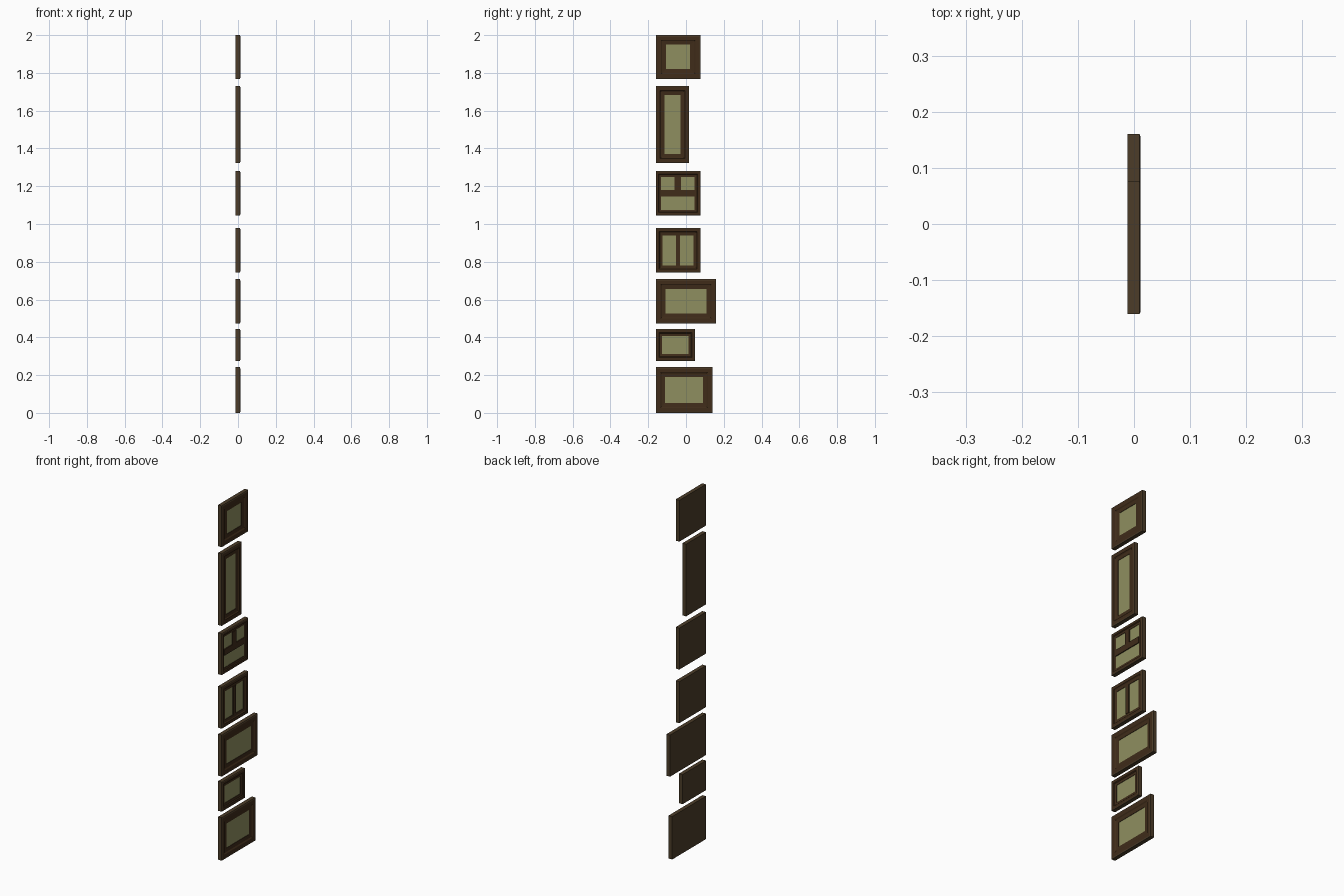
import bpy, bmesh

if "Cube" in bpy.data.objects:
    bpy.data.objects.remove(bpy.data.objects["Cube"])

BACK, FRONT = -0.012, 0.012
PHOTO_X = 0.004


def material(name, rgb):
    m = bpy.data.materials.new(name)
    m.diffuse_color = (*rgb, 1)
    m.use_nodes = True
    m.node_tree.nodes["Principled BSDF"].inputs["Base Color"].default_value = m.diffuse_color
    return m


case_mat = material("frame_case_brown", (0.072, 0.046, 0.022))
mould_mat = material("moulding_brown", (0.050, 0.025, 0.010))
photo_mat = material("photo_olive", (0.275, 0.275, 0.117))


def finish(bm, name, mats):
    bmesh.ops.recalc_face_normals(bm, faces=bm.faces)
    me = bpy.data.meshes.new(name)
    bm.to_mesh(me)
    bm.free()
    for m in mats:
        me.materials.append(m)
    ob = bpy.data.objects.new(name, me)
    bpy.context.collection.objects.link(ob)
    return ob


def box(name, x0, x1, y0, y1, z0, z1, mat):
    bm = bmesh.new()
    bmesh.ops.create_cube(bm, size=1)
    for v in bm.verts:
        v.co = (x1 if v.co.x > 0 else x0,
                y1 if v.co.y > 0 else y0,
                z1 if v.co.z > 0 else z0)
    return finish(bm, name, [mat])


def moulded_frame(name, outer, inner):
    """Closed shell: back, sides, rim bevel, flat face, inner slope, recessed floor."""
    profile = [(0, BACK), (0, FRONT - 0.002), (0.12, FRONT), (0.5, FRONT),
               (0.62, FRONT - 0.004), (1, FRONT - 0.006), (1, PHOTO_X - 0.001)]
    bm = bmesh.new()
    rings = []
    for t, x in profile:
        y0, y1, z0, z1 = [o + (i - o) * t for o, i in zip(outer, inner)]
        rings.append([bm.verts.new((x, y, z)) for y, z in
                      ((y0, z0), (y1, z0), (y1, z1), (y0, z1))])
    bm.faces.new(rings[0])
    bm.faces.new(rings[-1])
    for k in range(len(rings) - 1):
        a, b = rings[k], rings[k + 1]
        for i in range(4):
            j = (i + 1) % 4
            f = bm.faces.new((a[i], a[j], b[j], b[i]))
            f.material_index = 0 if k < 2 else 1
    finish(bm, name, [case_mat, mould_mat])


# name, outer (y0, y1, z0, z1), photo openings (y0, y1, z0, z1)
L = -0.16
frames = [
    ("square_frame", (L, 0.077, 1.767, 2.0), [(-0.105, 0.022, 1.82, 1.949)]),
    ("tall_frame", (L, 0.017, 1.323, 1.73), [(-0.115, -0.029, 1.37, 1.683)]),
    ("triple_frame", (L, 0.077, 1.046, 1.28),
     [(-0.132, -0.06, 1.18, 1.25), (-0.027, 0.046, 1.18, 1.25), (-0.132, 0.046, 1.075, 1.145)]),
    ("double_frame", (L, 0.077, 0.744, 0.978),
     [(-0.125, -0.054, 0.781, 0.94), (-0.031, 0.04, 0.781, 0.94)]),
    ("wide_frame", (L, 0.16, 0.474, 0.708), [(-0.109, 0.109, 0.525, 0.657)]),
    ("small_frame", (L, 0.047, 0.276, 0.443), [(-0.127, 0.014, 0.311, 0.408)]),
    ("lower_frame", (L, 0.14, 0.0, 0.242), [(-0.112, 0.091, 0.052, 0.19)]),
]

for name, outer, opens in frames:
    inner = (min(o[0] for o in opens), max(o[1] for o in opens),
             min(o[2] for o in opens), max(o[3] for o in opens))
    moulded_frame(name, outer, inner)
    for i, o in enumerate(opens):
        box(f"{name}_photo_{i + 1}", PHOTO_X - 0.002, PHOTO_X, *o, photo_mat)

# dividing bars of the multi-photo frames
BAR = (PHOTO_X - 0.002, FRONT - 0.003)
box("triple_cross_bar", *BAR, -0.132, 0.046, 1.145, 1.18, mould_mat)
box("triple_short_bar", *BAR, -0.06, -0.027, 1.18, 1.25, mould_mat)
box("double_bar", *BAR, -0.054, -0.031, 0.781, 0.94, mould_mat)
